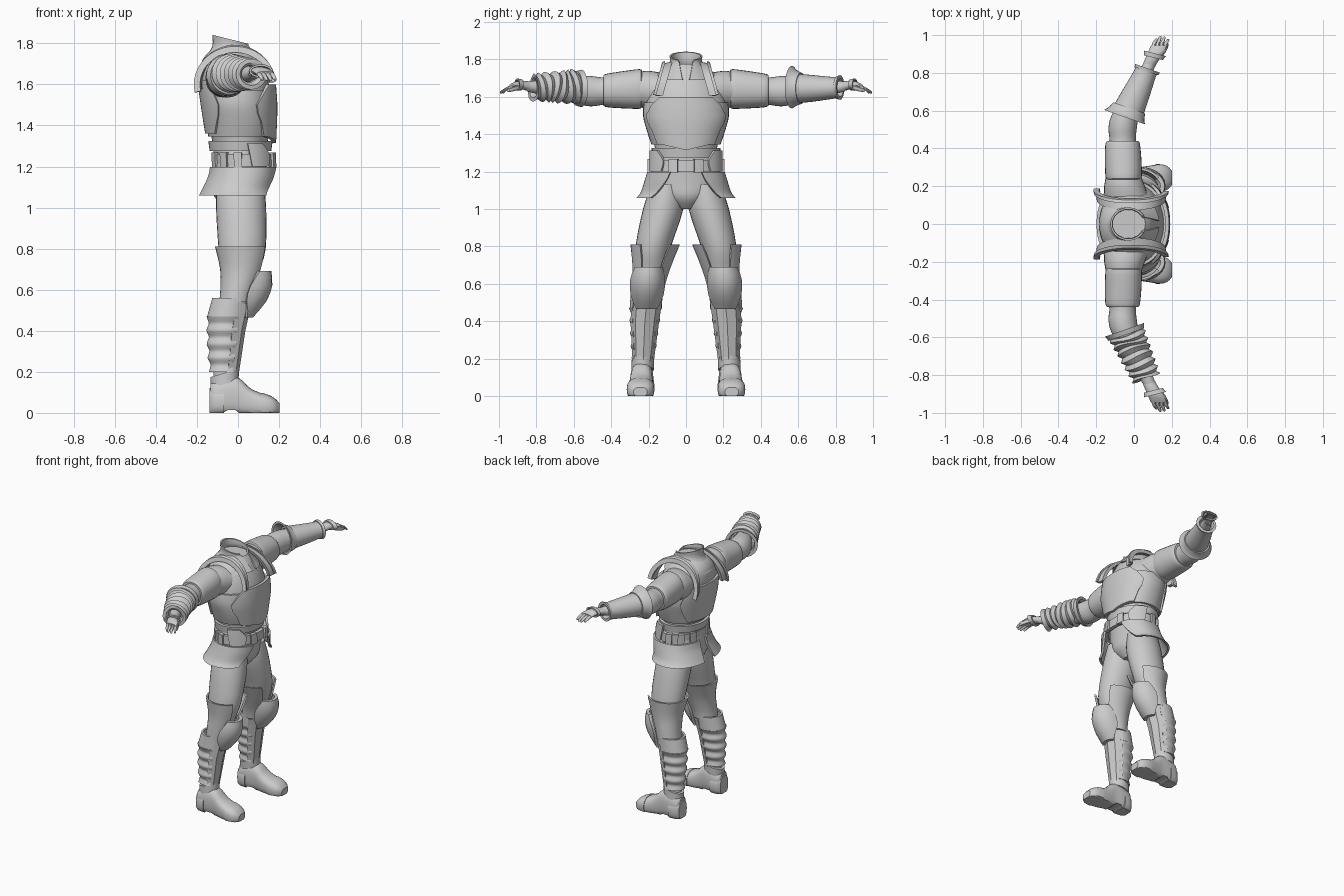
import bpy, bmesh, math
from mathutils import Vector

grey = bpy.data.materials.new("light_grey")
grey.diffuse_color = (0.6, 0.6, 0.6, 1)
BOTH, LEFT, RIGHT, MID = (1, -1), (1,), (-1,), (1,)


def smooth(secs, k):
    """Catmull-Rom interpolation of section rows."""
    if k < 2 or len(secs) < 3:
        return secs
    out = []
    for i in range(len(secs) - 1):
        p0, p1, p2 = secs[max(i - 1, 0)], secs[i], secs[i + 1]
        p3 = secs[min(i + 2, len(secs) - 1)]
        for j in range(k):
            t = j / k
            out.append([0.5 * (2 * b + (c - a) * t + (2 * a - 5 * b + 4 * c - d) * t * t
                               + (3 * b - a - 3 * c + d) * t ** 3)
                        for a, b, c, d in zip(p0, p1, p2, p3)])
    return out + [secs[-1]]


def loft(name, secs, axis='Z', n=28, p=2.0, arc=None, thick=0, sub=3, sides=MID, warp=None):
    """Skin sections (t, u, v, ru, rv[, a0, a1]); thick makes a shell, angles make an open plate."""
    if arc:
        secs = [tuple(s[:5]) + arc for s in secs]
    is_open = len(secs[0]) > 5
    secs = smooth(secs, sub)

    def ring(s, inset):
        a0, a1 = (s[5], s[6]) if is_open else (0, 360)
        pts = []
        for i in range(n + 1 if is_open else n):
            a = math.radians(a0 + (a1 - a0) * i / n)
            c, d = math.cos(a), math.sin(a)
            u = s[1] + (s[3] - inset) * math.copysign(abs(c) ** (2 / p), c)
            v = s[2] + (s[4] - inset) * math.copysign(abs(d) ** (2 / p), d)
            q = {'Z': (u, v, s[0]), 'Y': (u, s[0], v), 'X': (s[0], u, v)}[axis]
            q = Vector(q)
            pts.append(warp(q) if warp else q)
        return pts

    rows = [ring(s, 0) for s in secs]
    m = len(rows)
    if thick:
        rows += [ring(s, thick) for s in reversed(secs)]
    bm = bmesh.new()
    for side in sides:
        g = [[bm.verts.new((q.x, q.y * side, q.z)) for q in r] for r in rows]
        w = len(g[0])
        for i in range(len(g) if thick else m - 1):
            r0, r1 = g[i], g[(i + 1) % len(g)]
            for j in range(w - 1 if is_open else w):
                k = (j + 1) % w
                bm.faces.new((r0[j], r0[k], r1[k], r1[j]))
        if not thick:
            bm.faces.new(g[0])
            bm.faces.new(g[-1])
        elif is_open:
            for j in (0, w - 1):
                for i in range(m - 1):
                    bm.faces.new((g[i][j], g[i + 1][j], g[2 * m - 2 - i][j], g[2 * m - 1 - i][j]))
    bmesh.ops.recalc_face_normals(bm, faces=bm.faces[:])
    me = bpy.data.meshes.new(name)
    bm.to_mesh(me)
    bm.free()
    me.materials.append(grey)
    ob = bpy.data.objects.new(name, me)
    bpy.context.collection.objects.link(ob)
    bpy.ops.object.select_all(action='DESELECT')
    ob.select_set(True)
    bpy.context.view_layer.objects.active = ob
    bpy.ops.object.shade_smooth_by_angle(angle=math.radians(35))
    return ob


# Torso
loft("torso", [(1.0, .01, 0, .07, .05), (1.06, .005, 0, .125, .14), (1.14, 0, 0, .135, .185),
               (1.25, .01, 0, .13, .175), (1.32, .01, 0, .135, .165), (1.42, .005, 0, .15, .19),
               (1.52, 0, 0, .165, .215), (1.62, -.02, 0, .165, .21), (1.7, -.035, 0, .145, .175),
               (1.745, -.035, 0, .12, .13), (1.775, -.03, 0, .09, .09)], n=40)
loft("cuirass", [(1.345, .01, 0, .155, .185), (1.42, .01, 0, .165, .21), (1.5, 0, 0, .17, .23),
                 (1.57, -.005, 0, .172, .225)], n=40, p=2.2, thick=.015)


def breast_point(q):
    if q.z < 1.38:
        q.z -= .03 * max(0, 1 - abs(q.y) / .13)
    return q


loft("breastplate", [(1.345, .01, 0, .175, .195, -50, 50), (1.42, .012, 0, .178, .215, -57, 57),
                     (1.5, .012, 0, .18, .235, -65, 65), (1.6, .005, 0, .18, .23, -36, 36)],
     p=2.2, thick=.02, sub=2, warp=breast_point)
loft("backplate", [(1.36, .01, 0, .17, .2, 135, 225), (1.5, 0, 0, .182, .235, 120, 240),
                   (1.62, -.02, 0, .178, .225, 140, 220)], p=2.2, thick=.02)


def strap_lean(q):
    q.y += max(0, 1.78 - q.z) * .28
    return q


# Shoulder straps and standing collar
loft("shoulder_strap", [(.075, -.015, 1.6, .182, .188), (.115, -.015, 1.6, .188, .18)], 'Y',
     arc=(2, 188), thick=.022, sides=BOTH, warp=strap_lean)
loft("strap_edge", [(.112, -.015, 1.6, .197, .192), (.128, -.015, 1.6, .2, .185)], 'Y',
     arc=(4, 192), thick=.03, sides=BOTH, warp=strap_lean)


def collar_slope(q):
    if q.z > 1.78:
        q.z -= .25 * (q.x + .12) * (q.z - 1.78) / .06
    return q


loft("collar", [(1.69, -.025, 0, .16, .165, 6, 354), (1.74, -.03, 0, .125, .12, 14, 346),
                (1.785, -.03, 0, .095, .088, 24, 336), (1.84, -.03, 0, .095, .088, 32, 328)],
     thick=.01, warp=collar_slope)

# Belts, belt pads and hip skirts
loft("waist_band", [(1.275, .012, 0, .15, .178), (1.325, .012, 0, .157, .185)], thick=.02, n=40)
loft("belt", [(1.2, .028, 0, .152, .192), (1.262, .026, 0, .152, .192)], thick=.025, n=40)
loft("belt_flap", [(1.2, .028, 0, .165, .202, 42, 75), (1.26, .024, 0, .165, .2, 38, 78),
                   (1.312, .02, 0, .162, .198, 52, 80)], thick=.015, n=8, sides=BOTH)
for i, a in enumerate((20, 100, 128, 155)):
    loft(f"belt_pad_{i}", [(1.195, .028, 0, .163, .205), (1.268, .026, 0, .163, .205)],
         arc=(a - 7, a + 7), thick=.025, n=4, sides=BOTH)
loft("hip_skirt", [(1.197, .03, 0, .168, .208, 22, 172), (1.15, .022, 0, .17, .222, 27, 172),
                   (1.09, .003, 0, .18, .242, 38, 170), (1.06, -.003, 0, .19, .265, 44, 169)],
     p=2.2, thick=.014, sides=BOTH)

# Legs
loft("leg", [(1.13, .01, .1, .115, .085), (1.0, .015, .122, .122, .108), (.8, .02, .175, .115, .095),
             (.68, .01, .19, .09, .085), (.58, 0, .205, .072, .078), (.48, -.035, .215, .078, .072),
             (.38, -.06, .225, .072, .062), (.26, -.06, .228, .058, .048),
             (.18, -.065, .23, .055, .045), (.1, -.06, .235, .055, .05)], sides=BOTH)
loft("thigh_guard", [(.81, .025, .165, .137, .132, 38, 322), (.7, .02, .182, .107, .105, 32, 328),
                     (.6, 0, .2, .086, .09, 30, 330), (.54, -.012, .206, .08, .086, 30, 330)],
     thick=.012, sides=BOTH)
loft("knee_plate", [(.69, .05, .2, .112, .085, -60, 60), (.62, .045, .205, .122, .095, -82, 82),
                    (.54, .018, .208, .118, .09, -78, 78), (.465, -.01, .21, .082, .075, -48, 48)],
     thick=.022, n=10, sub=2, sides=BOTH)
loft("shin_guard", [(.53, -.02, .207, .085, .084), (.4, -.042, .22, .078, .078),
                    (.165, -.062, .23, .062, .056)], arc=(-80, 80), thick=.012, n=4, sub=1, sides=BOTH)
loft("calf_band", [(.56, -.035, .21, .09, .085), (.47, -.05, .215, .1, .086)],
     arc=(55, 305), thick=.014, sides=BOTH)
calf = []
for i in range(17):
    t = i / 16
    r = .006 * math.cos(t * math.pi * 8)
    calf.append((.47 - .27 * t, -.055 - .01 * t, .217 + .013 * t,
                 .092 - .022 * t * t + r, .082 - .025 * t + r))
loft("calf_wrap", calf, arc=(55, 305), thick=.016, sub=2, sides=BOTH)


def ankle_tilt(q):
    q.z += .3 * (q.x + .065)
    return q


loft("ankle_cuff", [(.14, -.065, .232, .068, .06), (.195, -.065, .23, .07, .06)], thick=.015,
     sides=BOTH, warp=ankle_tilt)


# Boots
def sole(q):
    q.z = max(q.z, .014 if -.065 < q.x < -.005 else 0)
    return q


loft("boot", [(-.135, .235, .065, .04, .075), (-.115, .235, .07, .058, .085), (-.05, .236, .08, .062, .098),
              (.005, .238, .075, .06, .095), (.06, .24, .05, .065, .07), (.12, .243, .035, .07, .058),
              (.17, .244, .028, .063, .045), (.197, .244, .024, .038, .028)],
     'X', p=2.6, sides=BOTH, warp=sole)
loft("toe_cap", [(.115, .243, .035, .074, .063), (.15, .244, .032, .071, .055),
                 (.18, .244, .027, .06, .043), (.202, .244, .022, .036, .025)],
     'X', p=2.6, sides=BOTH, warp=sole)
loft("heel_counter", [(-.14, .235, .055, .044, .065), (-.115, .235, .055, .062, .068),
                      (-.068, .236, .055, .067, .07)], 'X', p=2.6, sides=BOTH, warp=sole)

# Arms and padded upper sleeves
loft("arm", [(.12, -.035, 1.62, .12, .105), (.2, -.05, 1.635, .108, .104), (.27, -.055, 1.64, .09, .09),
             (.4, -.06, 1.633, .078, .078), (.45, -.06, 1.63, .07, .074), (.51, -.06, 1.63, .075, .081),
             (.58, -.045, 1.635, .072, .074), (.7, .01, 1.645, .052, .052), (.85, .083, 1.655, .034, .027)],
     'Y', sides=BOTH)
loft("upper_sleeve", [(.235, -.055, 1.643, .087, .098), (.25, -.055, 1.642, .096, .106),
                      (.33, -.057, 1.638, .097, .1), (.42, -.06, 1.634, .092, .09),
                      (.44, -.06, 1.634, .082, .082)], 'Y', thick=.015, p=2.2, sides=BOTH)


# Forearm armour leans square to the bent forearm
def lean(q):
    q.y -= .35 * (q.x - (-.05 + (q.y - .56) * .45))
    return q


loft("bracer", [(.6, -.03, 1.645, .078, .078), (.68, .006, 1.645, .07, .071),
                (.8, .06, 1.648, .056, .057), (.825, .07, 1.65, .06, .06)],
     'Y', thick=.012, sides=LEFT, warp=lean)
loft("bracer_cuff", [(.565, -.05, 1.652, .108, .114), (.585, -.04, 1.648, .095, .097),
                     (.615, -.025, 1.645, .084, .084)], 'Y', thick=.015, sides=LEFT, warp=lean)
loft("bracer_end_rim", [(.81, .065, 1.65, .062, .062), (.825, .072, 1.65, .066, .066)],
     'Y', thick=.012, sides=LEFT, warp=lean)
loft("wrap_cuff", [(.56, -.05, 1.645, .104, .1), (.585, -.04, 1.645, .094, .093)],
     'Y', thick=.02, sides=RIGHT, warp=lean)


def wrap_wobble(q):
    q = lean(q)
    q.y += .18 * (q.z - 1.65) * math.sin(q.y * 35)
    return q


wraps = []
for i in range(14):
    t = i / 13
    r = .088 - .022 * t + (.009 if i % 2 else -.008)
    wraps.append((.58 + .235 * t, -.041 + .106 * t, 1.655 - .005 * t, r, r))
loft("forearm_wraps", wraps, 'Y', thick=.02, sub=2, sides=RIGHT, warp=wrap_wobble)

# Hands
loft("palm", [(.82, .07, 1.65, .034, .028), (.87, .095, 1.662, .038, .024), (.91, .118, 1.662, .044, .02),
              (.945, .132, 1.65, .042, .014)], 'Y', n=16, sides=BOTH)
loft("glove_cuff", [(.88, .102, 1.665, .05, .03), (.905, .112, 1.665, .058, .033)],
     'Y', n=16, thick=.01, sides=BOTH, warp=lambda q: q + Vector((0, -.25 * (q.x - .105), 0)))
for k in range(4):
    reach = .999 - .012 * abs(k - 1.4)
    x = .1 + .021 * k
    loft(f"finger_{k}", [(.93, x, 1.653, .011, .012), (.96, x + .008, 1.642, .01, .01),
                         (reach - .006, x + .017, 1.626, .008, .008), (reach, x + .018, 1.623, .004, .004)],
         'Y', n=10, sides=BOTH)
loft("thumb", [(.875, .125, 1.655, .014, .014), (.91, .155, 1.645, .013, .013),
               (.945, .173, 1.635, .01, .01), (.955, .177, 1.632, .004, .004)], 'Y', n=10, sides=BOTH)
